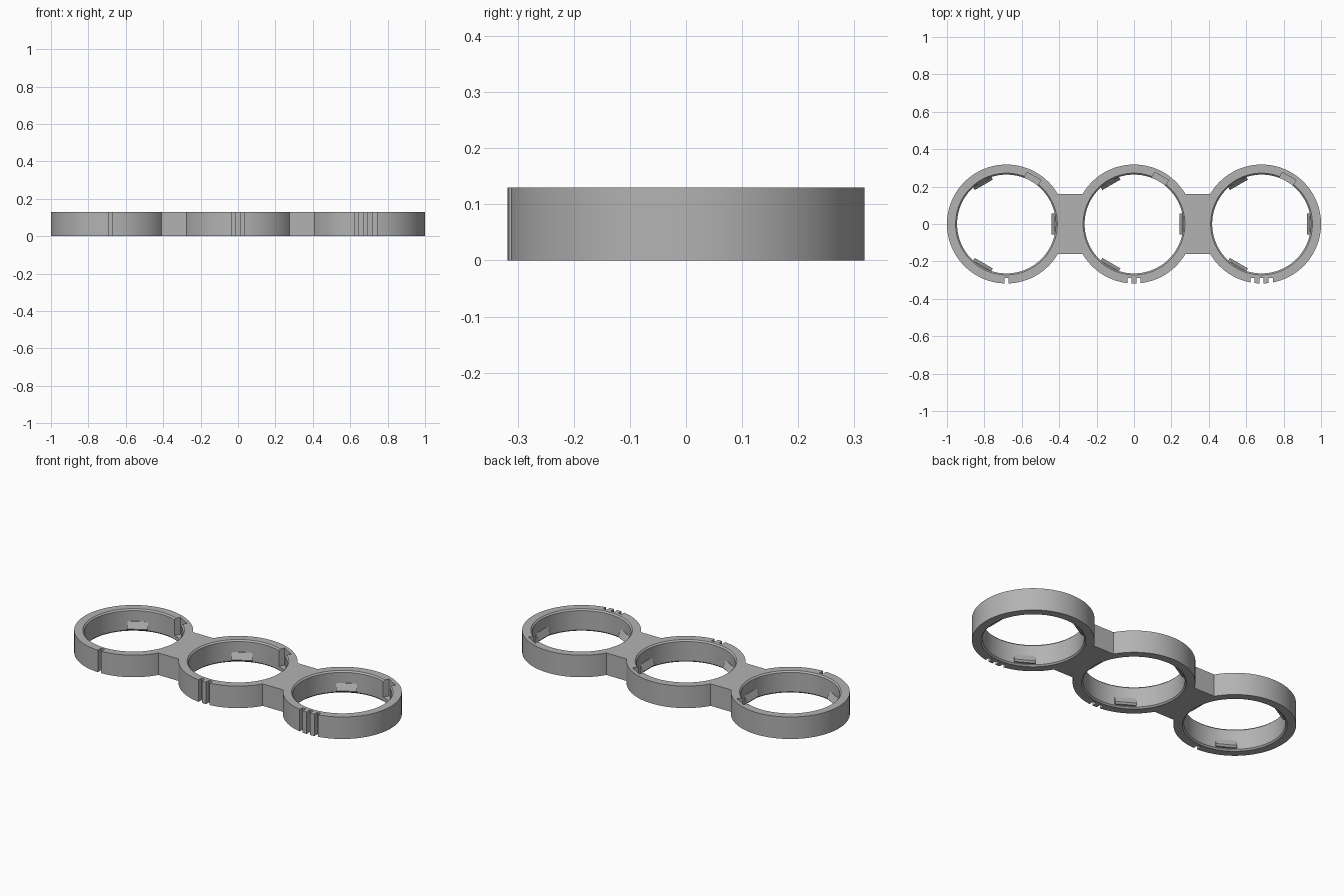
import bpy, bmesh
from math import radians
from mathutils import Matrix, Vector

cube = bpy.data.objects.get("Cube")
if cube:
    bpy.data.objects.remove(cube, do_unlink=True)

H = 0.13            # body height
R_OUT, R_IN = 0.318, 0.264
SPACING = 0.682
CENTRES = (-SPACING, 0, SPACING)

grey = bpy.data.materials.new("plain_grey")
grey.use_nodes = True
grey.diffuse_color = (0.45, 0.45, 0.45, 1)
grey.node_tree.nodes["Principled BSDF"].inputs["Base Color"].default_value = (0.45, 0.45, 0.45, 1)


def add_object(name, bm):
    bmesh.ops.recalc_face_normals(bm, faces=bm.faces)
    mesh = bpy.data.meshes.new(name)
    bm.to_mesh(mesh)
    bm.free()
    mesh.materials.append(grey)
    obj = bpy.data.objects.new(name, mesh)
    bpy.context.collection.objects.link(obj)
    return obj


def box(name, lo, hi, turn=0, x=0):
    """Box between two corners, turned about z and then shifted along x."""
    lo, hi = Vector(lo), Vector(hi)
    bm = bmesh.new()
    bmesh.ops.create_cube(bm, size=1)
    bm.transform(Matrix.Translation((x, 0, 0)) @ Matrix.Rotation(radians(turn), 4, 'Z')
                 @ Matrix.Translation((lo + hi) / 2) @ Matrix.Diagonal((*(hi - lo), 1)))
    return add_object(name, bm)


def drum(name, x, profile, steps=128):
    """Solid of revolution from (radius, z) points."""
    bm = bmesh.new()
    rings = []
    for r, z in profile:
        ring = bmesh.ops.create_circle(bm, segments=steps, radius=r,
                                       matrix=Matrix.Translation((x, 0, z)))
        rings.append(ring["verts"])
    for a, b in zip(rings, rings[1:]):
        for i in range(steps):
            j = (i + 1) % steps
            bm.faces.new((a[i], a[j], b[j], b[i]))
    bm.faces.new(rings[0])
    bm.faces.new(rings[-1])
    return add_object(name, bm)


def combine(target, tool, operation):
    mod = target.modifiers.new(operation, 'BOOLEAN')
    mod.operation, mod.object, mod.solver = operation, tool, 'EXACT'
    bpy.context.view_layer.objects.active = target
    bpy.ops.object.modifier_apply(modifier=mod.name)
    bpy.data.objects.remove(tool, do_unlink=True)


# Body: flat bar joined with three drums
body = box("triple_ring_body", (-SPACING, -0.161, 0), (SPACING, 0.161, H))
for x in CENTRES:
    combine(body, drum("outer", x, [(R_OUT, 0), (R_OUT, H)]), 'UNION')

# Holes with a small chamfer at both ends
lip = 0.008
hole = [(R_IN + 2 * lip, -lip), (R_IN, lip), (R_IN, H - lip), (R_IN + 2 * lip, H + lip)]
for count, x in enumerate(CENTRES, 1):
    combine(body, drum("hole", x, hole), 'DIFFERENCE')
    # Pocket in the inner wall, open at the top
    combine(body, box("pocket", (0.25, -0.042, 0.03), (0.295, 0.042, H + 0.1), 60, x), 'DIFFERENCE')
    # Counting notches on the front: one, two, three
    for k in range(count):
        nx = x + (k - (count - 1) / 2) * 0.049
        combine(body, box("notch", (nx - 0.011, -0.4, -0.1), (nx + 0.011, -0.288, H + 0.1)), 'DIFFERENCE')

body.select_set(True)
bpy.context.view_layer.objects.active = body
bpy.ops.object.shade_smooth_by_angle(angle=radians(25))

# Wedge clips low on the inner walls
clip_profile = [(0.275, 0.012), (0.25, 0.012), (0.242, 0.022), (0.26, 0.06), (0.275, 0.06)]
for side, x in zip(("right", "middle", "left"), CENTRES):
    for n, angle in enumerate((0, 120, 240), 1):
        bm = bmesh.new()
        face = bm.faces.new([bm.verts.new((r, -0.056, z)) for r, z in clip_profile])
        new = bmesh.ops.extrude_face_region(bm, geom=[face])["geom"]
        bmesh.ops.translate(bm, vec=(0, 0.112, 0),
                            verts=[v for v in new if isinstance(v, bmesh.types.BMVert)])
        bm.transform(Matrix.Translation((x, 0, 0)) @ Matrix.Rotation(radians(angle), 4, 'Z'))
        add_object(f"{side}_clip_{n}", bm)
